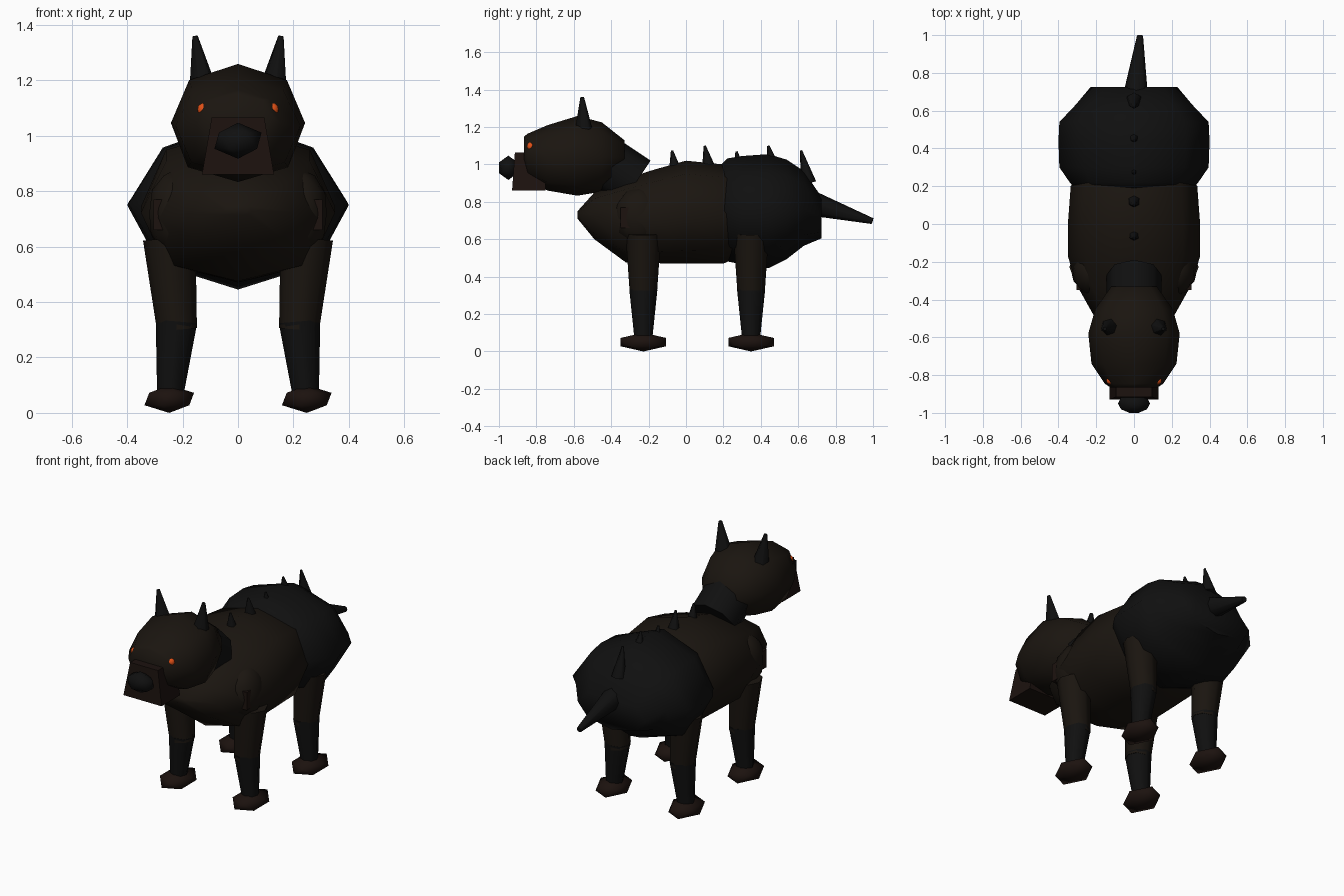
import bpy, bmesh, math
from mathutils import Vector, Matrix

if "Cube" in bpy.data.objects:
    bpy.data.objects.remove(bpy.data.objects["Cube"])


def material(name, r, g, b):
    m = bpy.data.materials.new(name)
    m.diffuse_color = (r, g, b, 1)
    m.use_nodes = True
    m.node_tree.nodes["Principled BSDF"].inputs["Base Color"].default_value = m.diffuse_color
    return m


BROWN = material("brown_hide", .0105, .0075, .005)
BLACK = material("black_hide", .005, .005, .005)
RUST = material("dark_rust", .0115, .006, .0045)
EMBER = material("ember", .75, .08, .008)


def finish(name, bm, mat, angle=65):
    bmesh.ops.recalc_face_normals(bm, faces=bm.faces)
    me = bpy.data.meshes.new(name)
    bm.to_mesh(me)
    bm.free()
    me.materials.append(mat)
    ob = bpy.data.objects.new(name, me)
    bpy.context.collection.objects.link(ob)
    bpy.context.view_layer.objects.active = ob
    for o in bpy.context.selected_objects:
        o.select_set(False)
    ob.select_set(True)
    bpy.ops.object.shade_smooth_by_angle(angle=math.radians(angle))
    return ob


def loft(name, stations, mat, sides=8, k_top=1.0, k_low=1.06):
    """Skin faceted rings given as (y, centre z, half width, half height)."""
    bm = bmesh.new()
    rings = []
    for y, z, rx, rz in stations:
        ring = []
        for i in range(sides):
            a = 2 * math.pi * i / sides
            k = (k_top if math.cos(a) > 0 else k_low) if i % 2 else 1.0
            ring.append(bm.verts.new((rx * k * math.sin(a), y, z + rz * k * math.cos(a))))
        rings.append(ring)
    for a, b in zip(rings, rings[1:]):
        for i in range(sides):
            j = (i + 1) % sides
            bm.faces.new((a[i], a[j], b[j], b[i]))
    bm.faces.new(rings[0])
    bm.faces.new(rings[-1])
    return finish(name, bm, mat)


def taper(name, p, q, r1, r2, mat, sides=8):
    """Tapered cylinder from p to q."""
    p, q = Vector(p), Vector(q)
    d = q - p
    m = Matrix.Translation((p + q) / 2) @ d.to_track_quat('Z', 'Y').to_matrix().to_4x4()
    bm = bmesh.new()
    bmesh.ops.create_cone(bm, cap_ends=True, segments=sides, radius1=r1, radius2=r2,
                          depth=d.length, matrix=m)
    return finish(name, bm, mat)


def blob(name, centre, radii, mat, detail=1):
    bm = bmesh.new()
    bmesh.ops.create_icosphere(bm, subdivisions=detail, radius=1,
                               matrix=Matrix.Translation(centre) @ Matrix.Diagonal((*radii, 1)))
    return finish(name, bm, mat, 120)


# Torso and dark haunches
loft("torso", [(-.58, .73, .05, .02), (-.49, .725, .21, .125), (-.32, .70, .305, .225),
               (-.17, .722, .35, .25), (0, .745, .35, .275), (.2, .735, .335, .265),
               (.35, .735, .25, .2)], BROWN, k_top=1.05)
loft("haunches", [(.18, .75, .30, .24), (.22, .757, .34, .275), (.30, .755, .395, .29),
                  (.44, .75, .40, .305), (.54, .76, .395, .265), (.63, .765, .31, .20),
                  (.725, .715, .23, .11)], BLACK, k_top=.96, k_low=1.0)

# Head, neck and muzzle
loft("head", [(-.865, 1.07, .125, .08), (-.845, 1.045, .155, .12), (-.74, 1.035, .225, .175),
              (-.58, 1.046, .242, .213), (-.45, 1.04, .205, .185), (-.33, 1.04, .12, .09)],
     BROWN, k_top=1.03)
taper("neck", (0, -.45, 1.02), (0, -.27, .90), .145, .145, BLACK)
bm = bmesh.new()
bmesh.ops.create_cube(bm, size=1)
for v in bm.verts:
    top, front = v.co.z > 0, v.co.y < 0
    v.co = (math.copysign(.095 if top else .13, v.co.x),
            (-.915 if top else -.93) if front else -.75,
            1.065 if top else .86)
finish("muzzle", bm, RUST, 30)
blob("nose", (0, -.95, .982), (.095, .058, .065), BLACK)

# Paired face parts and shoulders
for s, side in ((-1, "left"), (1, "right")):
    taper(f"ear_{side}", (s * .122, -.545, 1.14), (s * .155, -.555, 1.36), .058, .01, BLACK, 6)
    blob(f"eye_{side}", (s * .123, -.83, 1.095), (.024, .02, .024), EMBER, 2)
    blob(f"shoulder_{side}", (s * .225, -.25, .72), (.10, .135, .16), BROWN, 2)
    bm = bmesh.new()
    bmesh.ops.create_cube(bm, size=1, matrix=Matrix.Translation((s * .28, -.31, .715))
                          @ Matrix.Diagonal((.05, .08, .11, 1)))
    finish(f"shoulder_plate_{side}", bm, RUST, 30)

    # Legs and paws
    for y, end in ((-.228, "front"), (.348, "back")):
        n = f"{end}_{side}"
        taper(f"upper_leg_{n}", (s * .248, y, .63), (s * .22, y, .30), .095, .072, BROWN)
        taper(f"lower_leg_{n}", (s * .222, y, .33), (s * .245, y, .06), .075, .047, BLACK)
        blob(f"paw_{n}", (s * .248, y, .05), (.1, .143, .05), RUST)

# Back spikes: base y, base z, tip y, tip z, radius
for i, (y, z, ty, tz, r) in enumerate([(-.06, .98, -.075, 1.075, .03), (.12, .99, .10, 1.10, .034),
                                       (.28, 1.0, .27, 1.07, .022), (.46, 1.01, .44, 1.10, .03),
                                       (.655, .90, .615, 1.075, .042)]):
    taper(f"spike_{i + 1}", (0, y, z), (0, ty, tz), r, .006, BLACK, 6)

# Tail
taper("tail", (.008, .68, .79), (.032, .997, .697), .066, .016, BLACK, 8)
